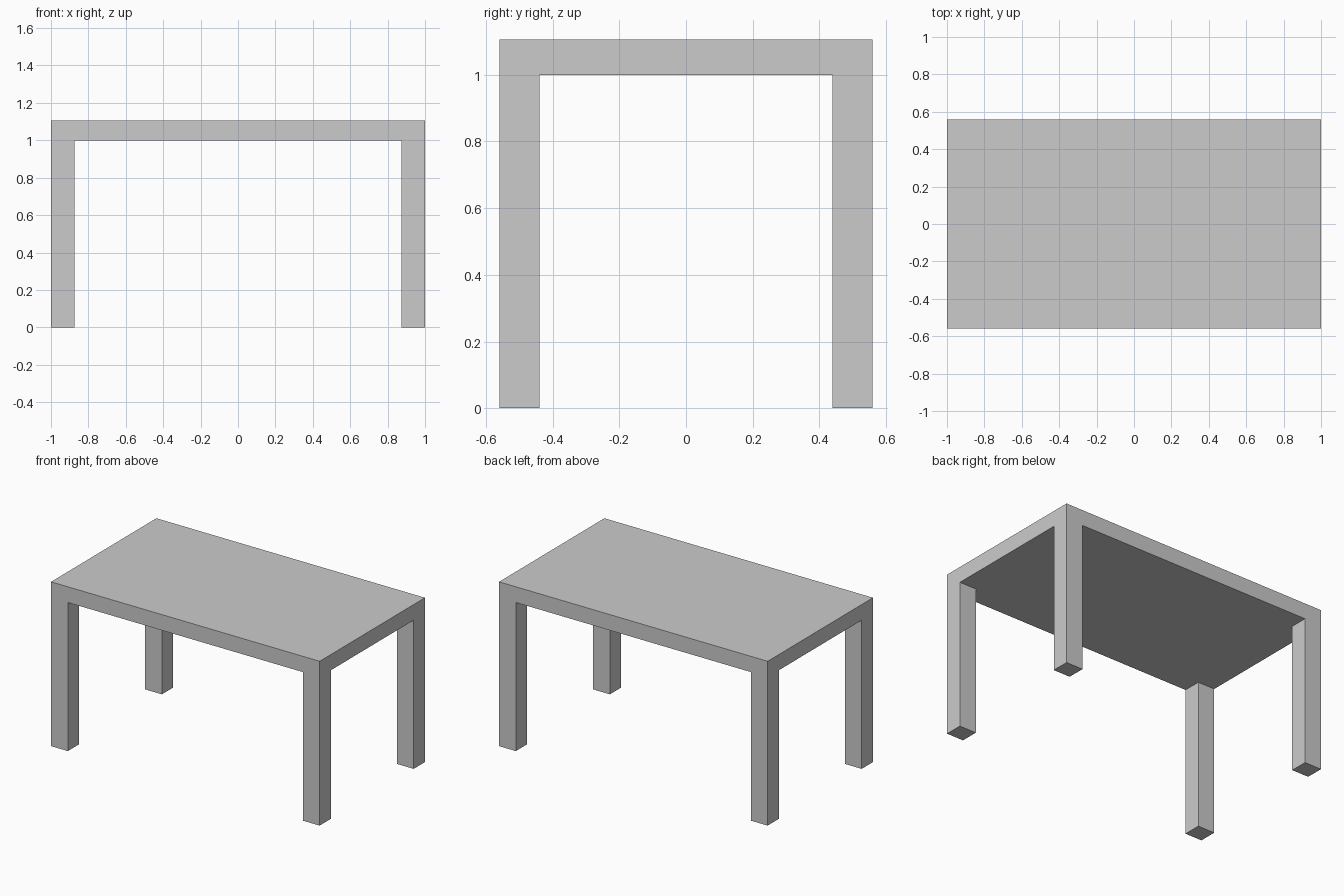
import bpy

if "Cube" in bpy.data.objects:
    bpy.data.objects.remove(bpy.data.objects["Cube"])

HALF_X, HALF_Y = 1.0, 0.56
LEG_X, LEG_Y, LEG_H = 0.125, 0.12, 1.0
TOP_H = 0.106


def box(name, size, centre):
    bpy.ops.mesh.primitive_cube_add(size=1, location=centre)
    obj = bpy.context.object
    obj.name = name
    obj.scale = size
    bpy.ops.object.transform_apply(location=False, rotation=False, scale=True)
    return obj


# Flat rectangular top
box("tabletop", (2 * HALF_X, 2 * HALF_Y, TOP_H), (0, 0, LEG_H + TOP_H / 2))

# Four legs, flush with the corners of the top
for side, sx in (("left", -1), ("right", 1)):
    for end, sy in (("front", -1), ("back", 1)):
        box(f"{end}_{side}_leg", (LEG_X, LEG_Y, LEG_H),
            (sx * (HALF_X - LEG_X / 2), sy * (HALF_Y - LEG_Y / 2), LEG_H / 2))
